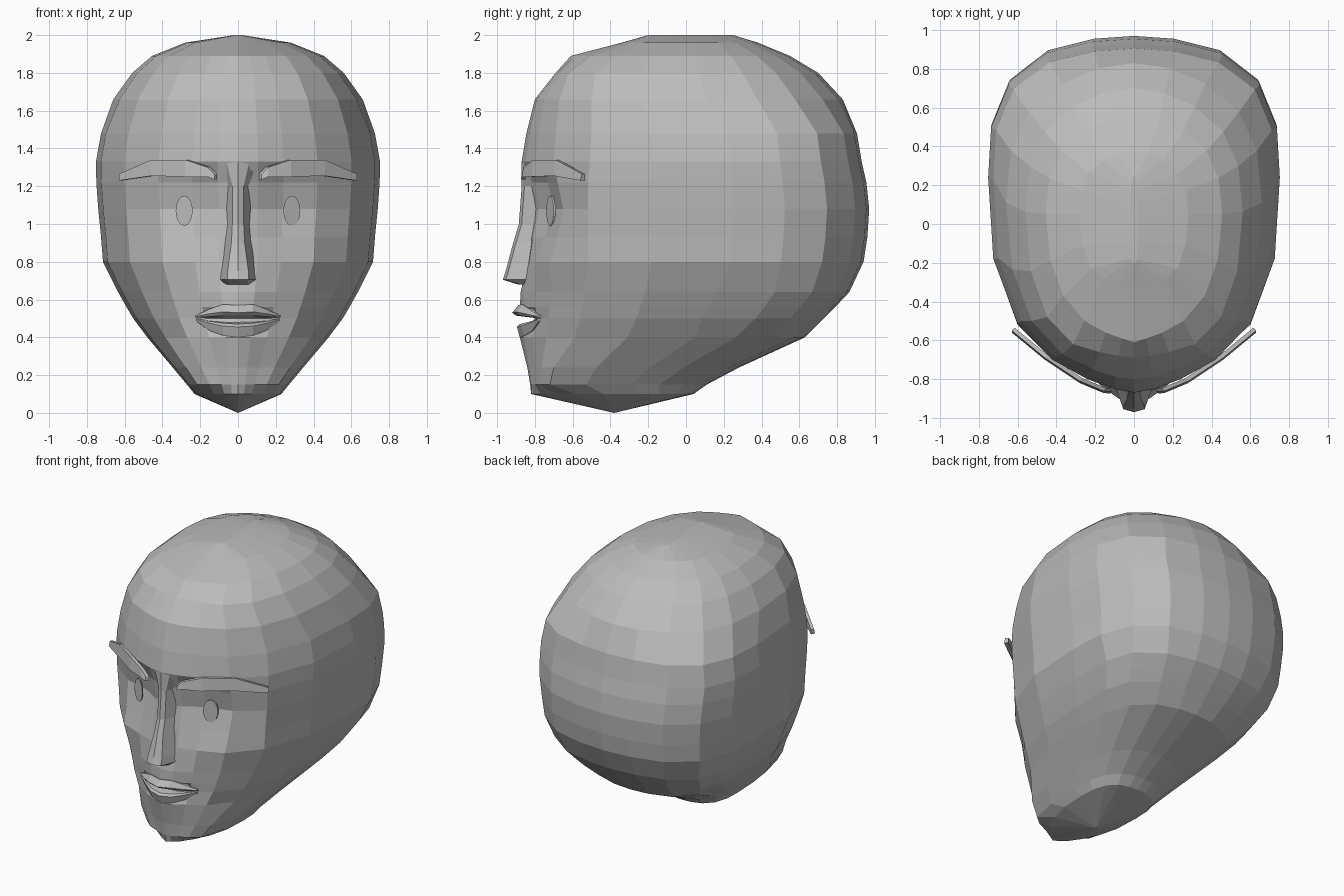
import bpy, bmesh, math

grey = bpy.data.materials.new("plain_grey")
grey.diffuse_color = (0.5, 0.5, 0.5, 1)


def finish(bm, name):
    bmesh.ops.recalc_face_normals(bm, faces=bm.faces)
    me = bpy.data.meshes.new(name)
    bm.to_mesh(me)
    bm.free()
    me.materials.append(grey)
    ob = bpy.data.objects.new(name, me)
    bpy.context.collection.objects.link(ob)
    return ob


def loft(name, rings, bottom=None):
    """Skin closed rings of equal length; cap both ends."""
    bm = bmesh.new()
    vr = [[bm.verts.new(p) for p in r] for r in rings]
    n = len(vr[0])
    for a, b in zip(vr, vr[1:]):
        for i in range(n):
            j = (i + 1) % n
            bm.faces.new((a[i], a[j], b[j], b[i]))
    bm.faces.new(vr[-1])
    if bottom:
        p = bm.verts.new(bottom)
        for i in range(n):
            bm.faces.new((p, vr[0][(i + 1) % n], vr[0][i]))
    else:
        bm.faces.new(vr[0][::-1])
    return finish(bm, name)


# Head: height, half width, five face depths from middle outwards, back depth
ROWS = [
    (0.10, 0.23, -.82, -.80, -.77, -.69, -.58, .04),
    (0.15, 0.27, -.825, -.82, -.80, -.775, -.72, .11),
    (0.24, 0.345, -.84, -.83, -.80, -.765, -.70, .28),
    (0.40, 0.48, -.88, -.86, -.81, -.74, -.59, .63),
    (0.50, 0.555, -.80, -.80, -.79, -.73, -.56, .73),
    (0.56, 0.59, -.88, -.86, -.80, -.72, -.55, .79),
    (0.64, 0.635, -.875, -.86, -.80, -.71, -.54, .865),
    (0.80, 0.715, -.84, -.83, -.79, -.72, -.52, .94),
    (0.93, 0.725, -.83, -.81, -.75, -.68, -.52, .96),
    (1.08, 0.74, -.82, -.78, -.70, -.65, -.52, .97),
    (1.22, 0.75, -.84, -.80, -.73, -.68, -.52, .955),
    (1.33, 0.752, -.87, -.85, -.80, -.70, -.51, .93),
    (1.48, 0.725, -.845, -.83, -.78, -.69, -.50, .905),
    (1.66, 0.66, -.80, -.79, -.75, -.67, -.50, .83),
    (1.80, 0.56, -.69, -.68, -.66, -.62, -.48, .70),
    (1.89, 0.455, -.61, -.59, -.56, -.50, -.37, .55),
    (1.96, 0.28, -.34, -.33, -.31, -.28, -.23, .38),
    (2.00, 0.02, -.20, -.20, -.20, -.19, -.18, .25),
]
FACE_X = (0, .14, .32, .56, .8)
SIDE = ((.965, .23), (1, .52), (.98, .70), (.86, .85), (.6, .95), (.28, .99), (0, 1))
BOXY = ((.965, .23), (1, .5), (.99, .72), (.9, .86), (.61, .955), (.3, .99), (0, 1))
ROUND = ((.95, .2), (1, .46), (.96, .66), (.82, .81), (.56, .92), (.28, .98), (0, 1))


def head_ring(row):
    z, w, *face, back = row
    side = BOXY if .45 < z < .7 else ROUND if z > 1.6 else SIDE
    half = [(f * w, y, z) for f, y in zip(FACE_X, face)]
    half += [(f * w, face[-1] + t * (back - face[-1]), z) for f, t in side]
    return half + [(-x, y, z) for x, y, z in half[-2:0:-1]]


loft("head", [head_ring(r) for r in ROWS], bottom=(0, -.38, 0))

# Nose: height, ridge half width, base half width, ridge depth, base depth
NOSE = [
    (0.68, .05, .085, -.89, -.80),
    (0.705, .055, .11, -.97, -.80),
    (0.75, .055, .105, -.955, -.79),
    (0.90, .035, .09, -.915, -.77),
    (1.00, .03, .08, -.885, -.76),
    (1.20, .03, .085, -.87, -.76),
    (1.33, .06, .12, -.87, -.82),
]
loft("nose", [[(-b, by, z), (-r, ry + .015, z), (0, ry, z), (r, ry + .015, z),
               (b, by, z), (0, by + .04, z)] for z, r, b, ry, by in NOSE])


# Lips: sections swept from corner to corner
def lip(name, sections):
    full = [(-x, s) for x, s in sections[:0:-1]] + list(sections)
    loft(name, [[(x, y, z) for y, z in s] for x, s in full])


lip("upper_lip", [
    (0, [(-.888, .57), (-.92, .53), (-.90, .515), (-.78, .50), (-.78, .56)]),
    (.08, [(-.87, .575), (-.90, .535), (-.88, .515), (-.77, .50), (-.77, .56)]),
    (.15, [(-.83, .55), (-.85, .525), (-.84, .51), (-.75, .50), (-.75, .545)]),
    (.225, [(-.78, .515), (-.785, .51), (-.78, .505), (-.73, .50), (-.73, .515)])])
lip("lower_lip", [
    (0, [(-.78, .485), (-.88, .47), (-.895, .455), (-.88, .40), (-.78, .41)]),
    (.08, [(-.77, .485), (-.86, .475), (-.875, .46), (-.855, .41), (-.77, .41)]),
    (.15, [(-.75, .49), (-.82, .485), (-.83, .475), (-.815, .435), (-.75, .43)]),
    (.22, [(-.73, .50), (-.78, .50), (-.785, .495), (-.78, .485), (-.73, .485)])])

# Eyebrows: x, depth, bottom height, top height
BROW = [(.125, -.875, 1.235, 1.265), (.16, -.87, 1.25, 1.30), (.28, -.82, 1.25, 1.34),
        (.46, -.70, 1.255, 1.34), (.63, -.56, 1.23, 1.265)]
for side, label in ((1, "right"), (-1, "left")):
    loft(label + "_eyebrow", [[(side * x, y, lo), (side * x, y + .01, hi),
                               (side * (x - .015), y + .025, hi),
                               (side * (x - .015), y + .025, lo)] for x, y, lo, hi in BROW])
    # Eye: thin oval plate turned outwards
    oval = [(.045 * math.cos(a), .08 * math.sin(a))
            for a in (i * math.tau / 16 for i in range(16))]
    loft(label + "_eye", [[(side * (.285 + u), -.72 + .45 * u + d, 1.07 + v)
                           for u, v in oval] for d in (0, .009)])
